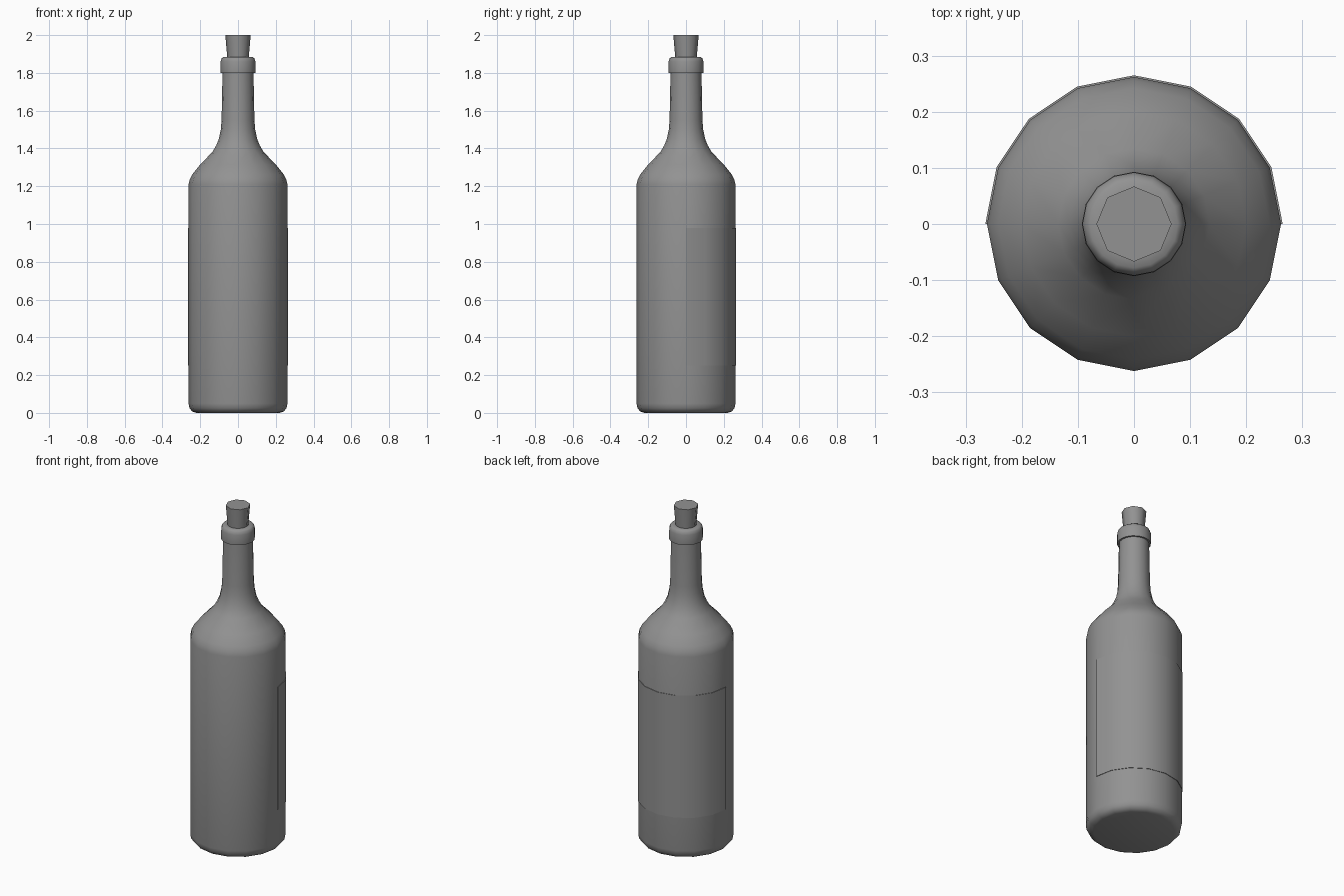
import bpy, bmesh, math

if "Cube" in bpy.data.objects:
    bpy.data.objects.remove(bpy.data.objects["Cube"])

# Dark grey shared by all parts
grey = bpy.data.materials.new("dark_grey")
grey.diffuse_color = (0.29, 0.29, 0.29, 1)
grey.use_nodes = True
grey.node_tree.nodes["Principled BSDF"].inputs["Base Color"].default_value = grey.diffuse_color


def lathe(name, profile, sides, sweep=1.0, smooth=40):
    """Revolve (radius, z) points around z; capped at top and bottom, or at both ends of a part sweep."""
    bm = bmesh.new()
    full = sweep == 1.0
    steps = round(sides * sweep)
    count = steps if full else steps + 1
    rings = []
    for r, z in profile:
        angles = [2 * math.pi * i / sides for i in range(count)]
        rings.append([bm.verts.new((r * math.cos(a), r * math.sin(a), z)) for a in angles])
    for a, b in zip(rings, rings[1:]):
        for i in range(steps):
            j = (i + 1) % count
            bm.faces.new((a[i], a[j], b[j], b[i]))
    if full:
        bm.faces.new(rings[0][::-1])
        bm.faces.new(rings[-1])
    else:
        bm.faces.new([ring[0] for ring in rings])
        bm.faces.new([ring[-1] for ring in reversed(rings)])
    mesh = bpy.data.meshes.new(name)
    bm.to_mesh(mesh)
    bm.free()
    mesh.materials.append(grey)
    obj = bpy.data.objects.new(name, mesh)
    bpy.context.collection.objects.link(obj)
    bpy.ops.object.select_all(action='DESELECT')
    obj.select_set(True)
    bpy.context.view_layer.objects.active = obj
    bpy.ops.object.shade_smooth_by_angle(angle=math.radians(smooth))
    return obj


# Glass body: base, shoulder, neck and lip, ending in the mouth under the cork
lathe("bottle", [
    (0.220, 0.000), (0.242, 0.007), (0.257, 0.025), (0.262, 0.050),
    (0.262, 1.210), (0.256, 1.235), (0.242, 1.263), (0.200, 1.315),
    (0.135, 1.382), (0.115, 1.417), (0.101, 1.452), (0.091, 1.500),
    (0.087, 1.550), (0.082, 1.800), (0.092, 1.800), (0.093, 1.815),
    (0.092, 1.860), (0.087, 1.877), (0.078, 1.884), (0.058, 1.885),
    (0.054, 1.870),
], 16, smooth=50)

# Paper label wrapped around the back half
lathe("label", [(0.260, 0.25), (0.265, 0.25), (0.265, 0.98), (0.260, 0.98)], 16, sweep=0.5)

# Tapered stopper
lathe("cork", [(0.050, 1.80), (0.067, 2.00)], 8, smooth=50)
